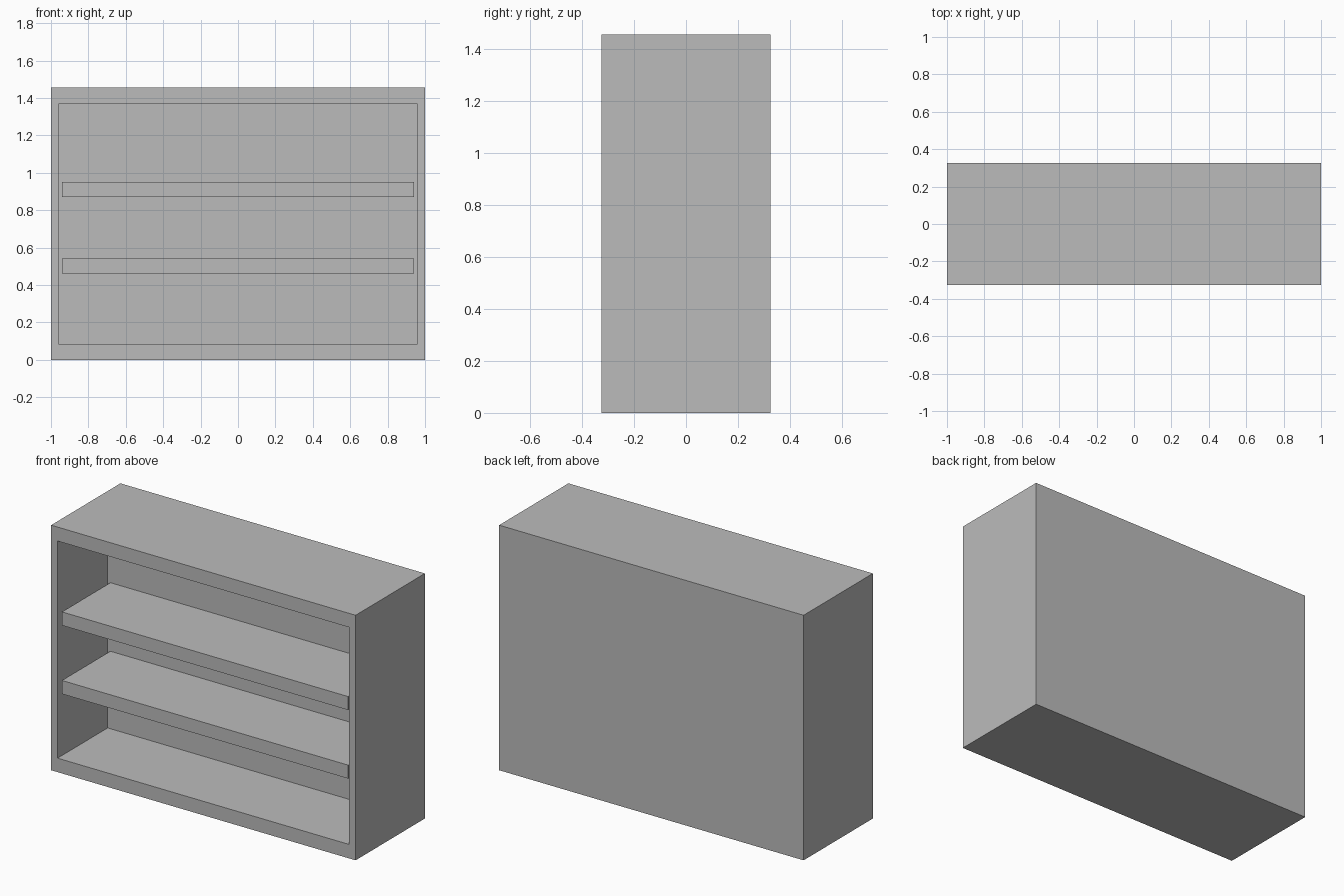
import bpy
import bmesh
from mathutils import Matrix, Vector

WIDTH, DEPTH, HEIGHT = 2.0, 0.65, 1.455
SIDE, RAIL = 0.06, 0.083        # frame thickness at the sides, and at top and bottom
RECESS = 0.47                   # depth of the open compartment
SETBACK = 0.016                 # shelves sit slightly behind the frame
SHELF = 0.08
SHELF_BOTTOMS = {"lower_shelf": 0.463, "upper_shelf": 0.87}

if "Cube" in bpy.data.objects:
    bpy.data.objects.remove(bpy.data.objects["Cube"], do_unlink=True)

grey = bpy.data.materials.new("plain_grey")
grey.use_nodes = True
colour = (0.5, 0.5, 0.5, 1.0)
grey.diffuse_color = colour
grey.node_tree.nodes["Principled BSDF"].inputs["Base Color"].default_value = colour


def box(bm, size, centre):
    matrix = Matrix.Translation(centre) @ Matrix.Diagonal((*size, 1))
    bmesh.ops.create_cube(bm, size=1, matrix=matrix)


def finish(bm, name):
    bmesh.ops.recalc_face_normals(bm, faces=bm.faces)
    mesh = bpy.data.meshes.new(name)
    bm.to_mesh(mesh)
    bm.free()
    mesh.materials.append(grey)
    bpy.context.collection.objects.link(bpy.data.objects.new(name, mesh))


# Cabinet body: a block whose front is inset to a frame and pushed back
bm = bmesh.new()
box(bm, (WIDTH, DEPTH, HEIGHT), (0, 0, HEIGHT / 2))
bm.normal_update()
front = min(bm.faces, key=lambda f: f.calc_center_median().y)
bmesh.ops.inset_individual(bm, faces=[front], thickness=SIDE)
for v in front.verts:
    v.co.z = RAIL if v.co.z < HEIGHT / 2 else HEIGHT - RAIL
pushed = bmesh.ops.extrude_discrete_faces(bm, faces=[front])["faces"][0]
bmesh.ops.translate(bm, verts=pushed.verts, vec=Vector((0, RECESS, 0)))
finish(bm, "cabinet_body")

# Shelves spanning the compartment
for name, bottom in SHELF_BOTTOMS.items():
    bm = bmesh.new()
    length = RECESS - SETBACK
    box(bm, (WIDTH - 2 * SIDE, length, SHELF),
        (0, -DEPTH / 2 + SETBACK + length / 2, bottom + SHELF / 2))
    finish(bm, name)
